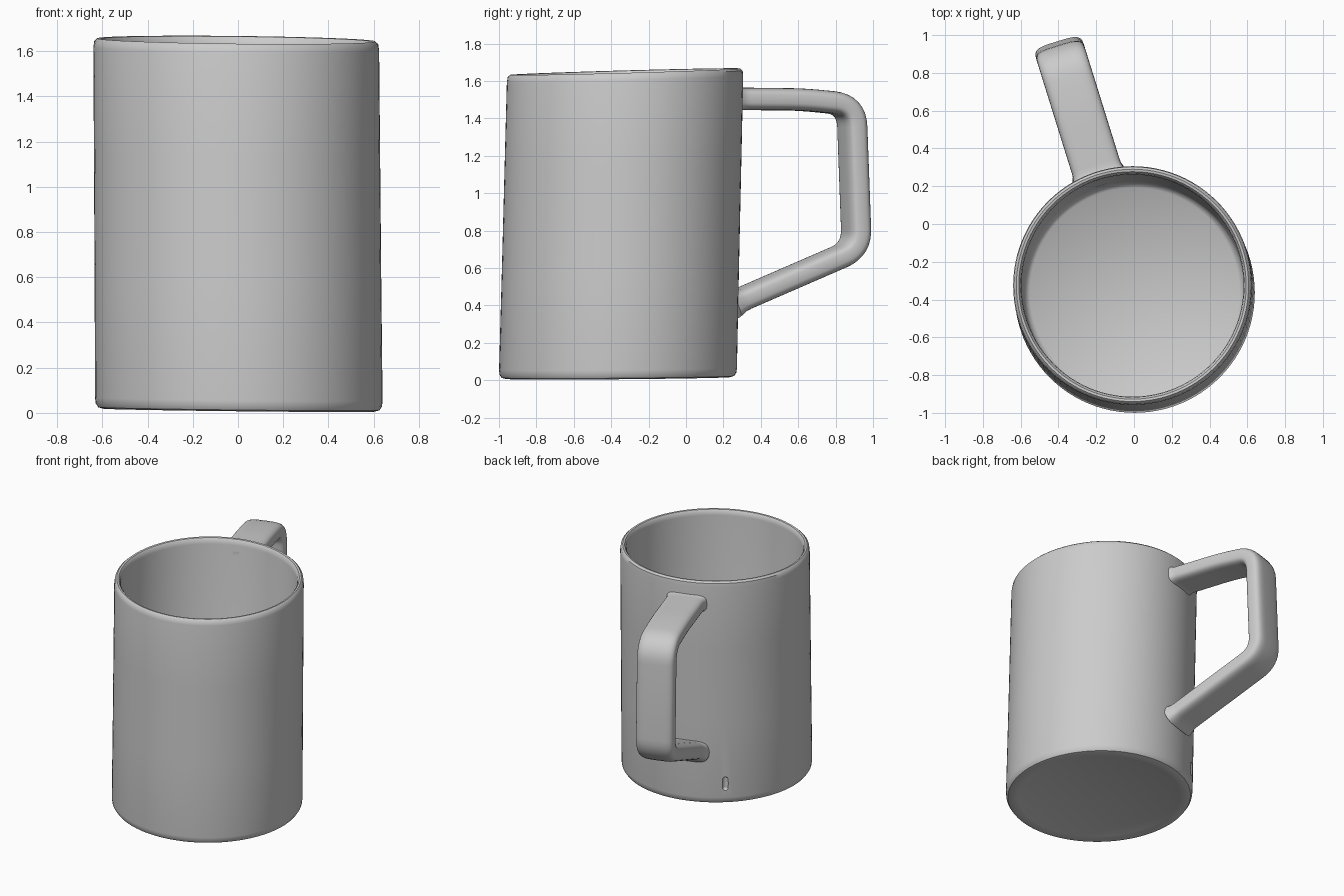
import bpy, bmesh
from math import sin, cos, pi, radians, copysign
from mathutils import Vector

if "Cube" in bpy.data.objects:
    bpy.data.objects.remove(bpy.data.objects["Cube"])

HEIGHT = 1.65
CENTRE = Vector((0.0, -0.345))
HANDLE_ANGLE = radians(107.3)


def make_object(name, bm):
    bmesh.ops.recalc_face_normals(bm, faces=bm.faces[:])
    mesh = bpy.data.meshes.new(name)
    bm.to_mesh(mesh)
    bm.free()
    ob = bpy.data.objects.new(name, mesh)
    bpy.context.collection.objects.link(ob)
    return ob


def smooth(ob, angle=40):
    bpy.ops.object.select_all(action='DESELECT')
    ob.select_set(True)
    bpy.context.view_layer.objects.active = ob
    bpy.ops.object.shade_smooth_by_angle(angle=radians(angle))


def bridge(bm, a, b):
    for i in range(len(a)):
        j = (i + 1) % len(a)
        bm.faces.new((a[i], a[j], b[j], b[i]))


def lathe(name, profile, segments=96):
    # the first and last profile points lie on the axis
    bm = bmesh.new()
    rings = [[bm.verts.new((r * cos(2 * pi * i / segments), r * sin(2 * pi * i / segments), z))
              for i in range(segments)] for r, z in profile[1:-1]]
    for a, b in zip(rings, rings[1:]):
        bridge(bm, a, b)
    for ring, point in ((rings[0], profile[0]), (rings[-1], profile[-1])):
        tip = bm.verts.new((0, 0, point[1]))
        for i in range(segments):
            bm.faces.new((ring[i], ring[(i + 1) % segments], tip))
    # slight hand-made lean, with an uneven rim
    for v in bm.verts:
        x, y, z = v.co
        t = z / HEIGHT
        v.co = (x + 0.004 - 0.012 * t,
                y + CENTRE.y - 0.02 + 0.04 * t,
                z + y * (0.008 + 0.020 * t) - 0.011 * x)
    return make_object(name, bm)


def fillet(points, radii, steps=8):
    # rounds the inner corners of a path with quadratic arcs
    pts = [Vector(p) for p in points]
    out = [pts[0]]
    for i in range(1, len(pts) - 1):
        p = pts[i]
        a = p + (pts[i - 1] - p).normalized() * radii[i - 1]
        b = p + (pts[i + 1] - p).normalized() * radii[i - 1]
        for k in range(steps + 1):
            t = k / steps
            out.append(a * (1 - t) ** 2 + p * 2 * t * (1 - t) + b * t * t)
    return out + [pts[-1]]


def sweep(name, path, half_width, half_thick, segments=32):
    # sweeps a rounded rectangle along a path in the radial plane of the handle
    radial = Vector((cos(HANDLE_ANGLE), sin(HANDLE_ANGLE), 0))
    side = Vector((sin(HANDLE_ANGLE), -cos(HANDLE_ANGLE), 0))
    bm = bmesh.new()
    rings = []
    for i, p in enumerate(path):
        d = (path[min(i + 1, len(path) - 1)] - path[max(i - 1, 0)]).normalized()
        normal = radial * -d.y + Vector((0, 0, d.x))
        centre = Vector((CENTRE.x, CENTRE.y, 0)) + radial * p.x + Vector((0, 0, p.y))
        # small flare where the handle melts into the wall
        flare = 0.018 * max(0, 1 - max(0, p.x - 0.615) / 0.06) ** 2
        ring = []
        for k in range(segments):
            a = 2 * pi * k / segments
            u = copysign(abs(cos(a)) ** 0.5, cos(a)) * (half_width + flare)
            w = copysign(abs(sin(a)) ** 0.6, sin(a)) * (half_thick + flare)
            ring.append(bm.verts.new(centre + side * u + normal * w))
        rings.append(ring)
    for a, b in zip(rings, rings[1:]):
        bridge(bm, a, b)
    bm.faces.new(rings[0])
    bm.faces.new(rings[-1])
    return make_object(name, bm)


# Hollow cup with a rounded rim and a shallow recess underneath
cup = lathe("cup", [
    (0, 0.035), (0.50, 0.032), (0.55, 0.016), (0.60, 0.012), (0.622, 0.018),
    (0.633, 0.035), (0.636, 0.06), (0.634, 0.60), (0.633, 1.15), (0.632, 1.61),
    (0.628, 1.638), (0.615, 1.65), (0.602, 1.648), (0.592, 1.635), (0.588, 1.61),
    (0.586, 0.13), (0.578, 0.10), (0.555, 0.082), (0, 0.078)])

# Small slot pressed into the wall near the base
bm = bmesh.new()
bmesh.ops.create_uvsphere(bm, u_segments=16, v_segments=10, radius=0.02)
for v in bm.verts:
    v.co.z += copysign(0.03, v.co.z) if abs(v.co.z) > 1e-5 else 0
slot = make_object("slot_cutter", bm)
a = radians(130)
slot.location = (0.635 * cos(a), -0.361 + 0.635 * sin(a), 0.17)
slot.hide_render = True
slot.hide_set(True)
cut = cup.modifiers.new("slot", 'BOOLEAN')
cut.operation = 'DIFFERENCE'
cut.solver = 'EXACT'
cut.object = slot
smooth(cup)

# Angular strap handle, set slightly off the back
corners = fillet([(0.606, 1.505), (1.0, 1.502), (1.288, 1.475), (1.318, 0.70), (0.606, 0.405)],
                 [0.1, 0.12, 0.11])
start, end = corners[0], corners[-1]
root_top = [start.lerp(corners[1], t) for t in (0, 0.07, 0.14, 0.21, 0.28)]
root_low = [end.lerp(corners[-2], t) for t in (0.16, 0.12, 0.08, 0.04, 0)]
handle = sweep("handle", root_top + corners[1:-1] + root_low, 0.132, 0.06)
smooth(handle, 50)
